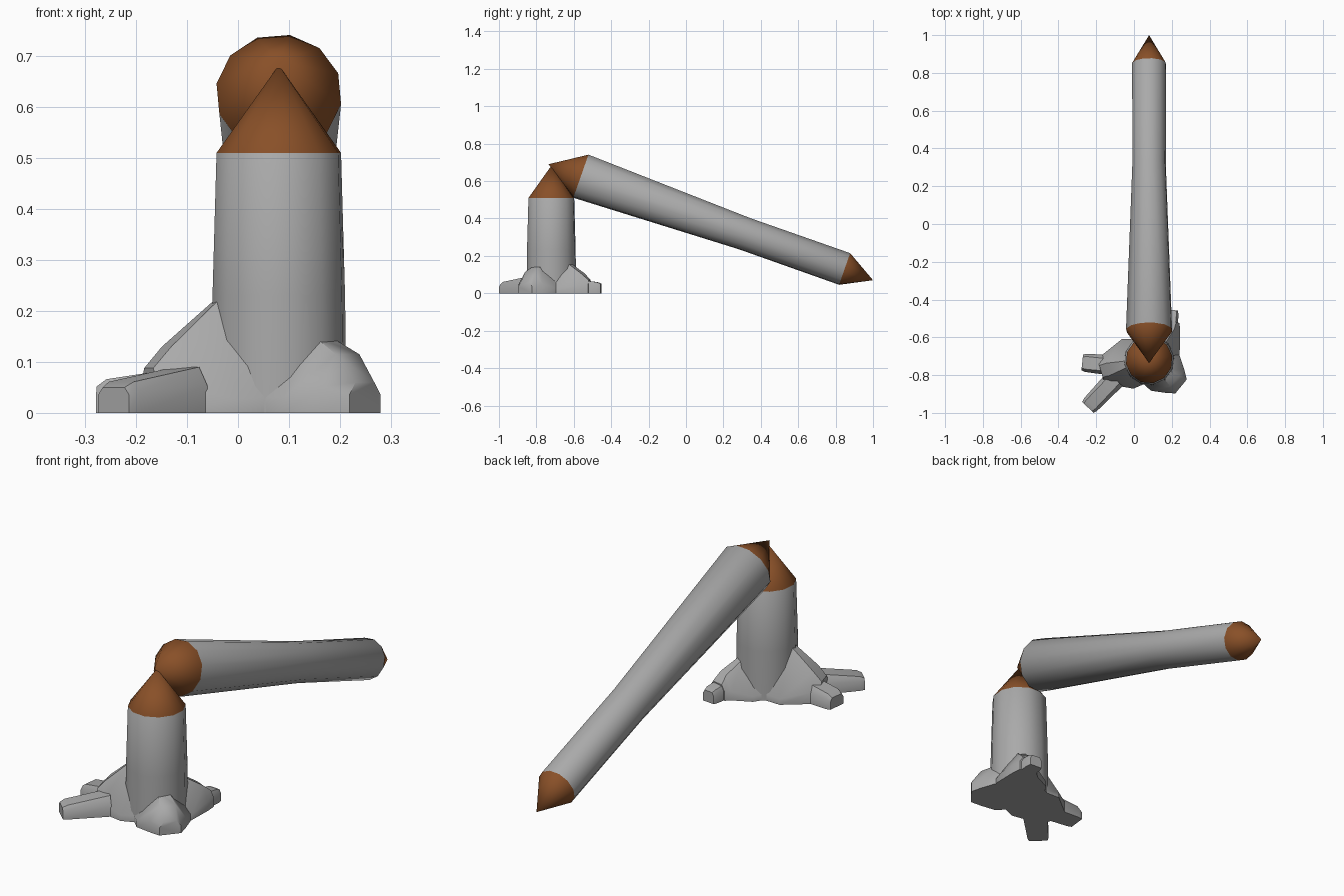
import bpy, bmesh, math
from mathutils import Vector

if "Cube" in bpy.data.objects:
    bpy.data.objects.remove(bpy.data.objects["Cube"])


def material(name, rgb):
    m = bpy.data.materials.new(name)
    m.diffuse_color = (*rgb, 1)
    m.use_nodes = True
    m.node_tree.nodes["Principled BSDF"].inputs["Base Color"].default_value = m.diffuse_color
    return m


BARK = material("grey_bark", (0.40, 0.40, 0.40))
WOOD = material("brown_wood", (0.25, 0.08, 0.021))


def finish(name, bm):
    bmesh.ops.recalc_face_normals(bm, faces=bm.faces)
    me = bpy.data.meshes.new(name)
    bm.to_mesh(me)
    bm.free()
    me.materials.append(BARK)
    me.materials.append(WOOD)
    ob = bpy.data.objects.new(name, me)
    bpy.context.collection.objects.link(ob)
    bpy.ops.object.select_all(action='DESELECT')
    ob.select_set(True)
    bpy.context.view_layer.objects.active = ob
    bpy.ops.object.shade_smooth_by_angle(angle=math.radians(40))


def bridge(bm, rings):
    for a, b in zip(rings, rings[1:]):
        n = len(a)
        for i in range(n):
            j = (i + 1) % n
            bm.faces.new((a[i], a[j], b[j], b[i]))


# 12-sided trunk through (centre, radius) rings, with pointed broken-wood ends
def trunk(name, stations, side, tips, turn=20):
    bm = bmesh.new()
    axis = (stations[-1][0] - stations[0][0]).normalized()
    up = side.cross(axis)
    rings = []
    for c, r in stations:
        angles = [math.radians(turn + 30 * i) for i in range(12)]
        rings.append([bm.verts.new(c + r * (side * math.cos(a) + up * math.sin(a)))
                      for a in angles])
    bridge(bm, rings)
    for ring, tip in ((rings[0], tips[0]), (rings[-1], tips[1])):
        if tip is None:
            bm.faces.new(ring)
            continue
        apex = bm.verts.new(tip)
        for i in range(12):
            f = bm.faces.new((ring[i], ring[(i + 1) % 12], apex))
            f.material_index = 1
    finish(name, bm)


# Root lofted through (x, y, half width, height, boxiness) sections
def root(name, sections):
    bm = bmesh.new()
    pts = [Vector((s[0], s[1], 0)) for s in sections]
    rings = []
    for k, (x, y, w, h, s) in enumerate(sections):
        d = (pts[min(k + 1, len(pts) - 1)] - pts[max(k - 1, 0)]).normalized()
        perp = Vector((-d.y, d.x, 0))
        prof = ((-1, 0), (-1, s), (-s, 1), (s, 1), (1, s), (1, 0))
        rings.append([bm.verts.new(pts[k] + perp * (w * u) + Vector((0, 0, h * v)))
                      for u, v in prof])
    bridge(bm, rings)
    bm.faces.new(rings[0])
    bm.faces.new(rings[-1])
    finish(name, bm)


CX, CY = 0.08, -0.72
X = Vector((1, 0, 0))

# Standing stump
trunk("stump", [(Vector((CX, CY, 0)), 0.135), (Vector((CX, CY, 0.23)), 0.132),
                (Vector((CX, CY, 0.51)), 0.124)], X,
      (None, Vector((CX, CY, 0.682))))

# Fallen log leaning on the stump
trunk("fallen_log", [(Vector((CX, -0.562, 0.626)), 0.124),
                     (Vector((CX, 0.315, 0.318)), 0.090),
                     (Vector((CX, 0.848, 0.130)), 0.091)], X,
      (Vector((CX, -0.735, 0.690)), Vector((CX, 1.0, 0.07))))

# Roots
root("left_root", [(CX, CY, 0.11, 0.27, 0.12), (-0.033, -0.74, 0.135, 0.23, 0.12),
                   (-0.14, -0.77, 0.085, 0.13, 0.4), (-0.175, -0.78, 0.065, 0.088, 0.5)])
root("left_root_side_prong", [(-0.10, -0.75, 0.055, 0.09, 0.6),
                              (-0.255, -0.735, 0.048, 0.066, 0.7),
                              (-0.274, -0.733, 0.042, 0.052, 0.7)])
root("left_root_front_prong", [(-0.10, -0.82, 0.055, 0.09, 0.6),
                               (-0.229, -0.955, 0.048, 0.061, 0.7),
                               (-0.244, -0.971, 0.042, 0.05, 0.7)])
root("right_root", [(CX, CY, 0.11, 0.20, 0.15), (0.165, -0.79, 0.12, 0.15, 0.2),
                    (0.215, -0.832, 0.08, 0.115, 0.45), (0.249, -0.86, 0.048, 0.06, 0.6)])
root("back_root", [(CX, CY, 0.11, 0.20, 0.15), (0.145, -0.63, 0.115, 0.165, 0.15),
                   (0.19, -0.55, 0.06, 0.105, 0.4), (0.197, -0.515, 0.045, 0.07, 0.6)])
root("back_root_prong", [(0.19, -0.56, 0.04, 0.07, 0.65), (0.2, -0.475, 0.036, 0.06, 0.7),
                         (0.202, -0.455, 0.03, 0.052, 0.7)])
